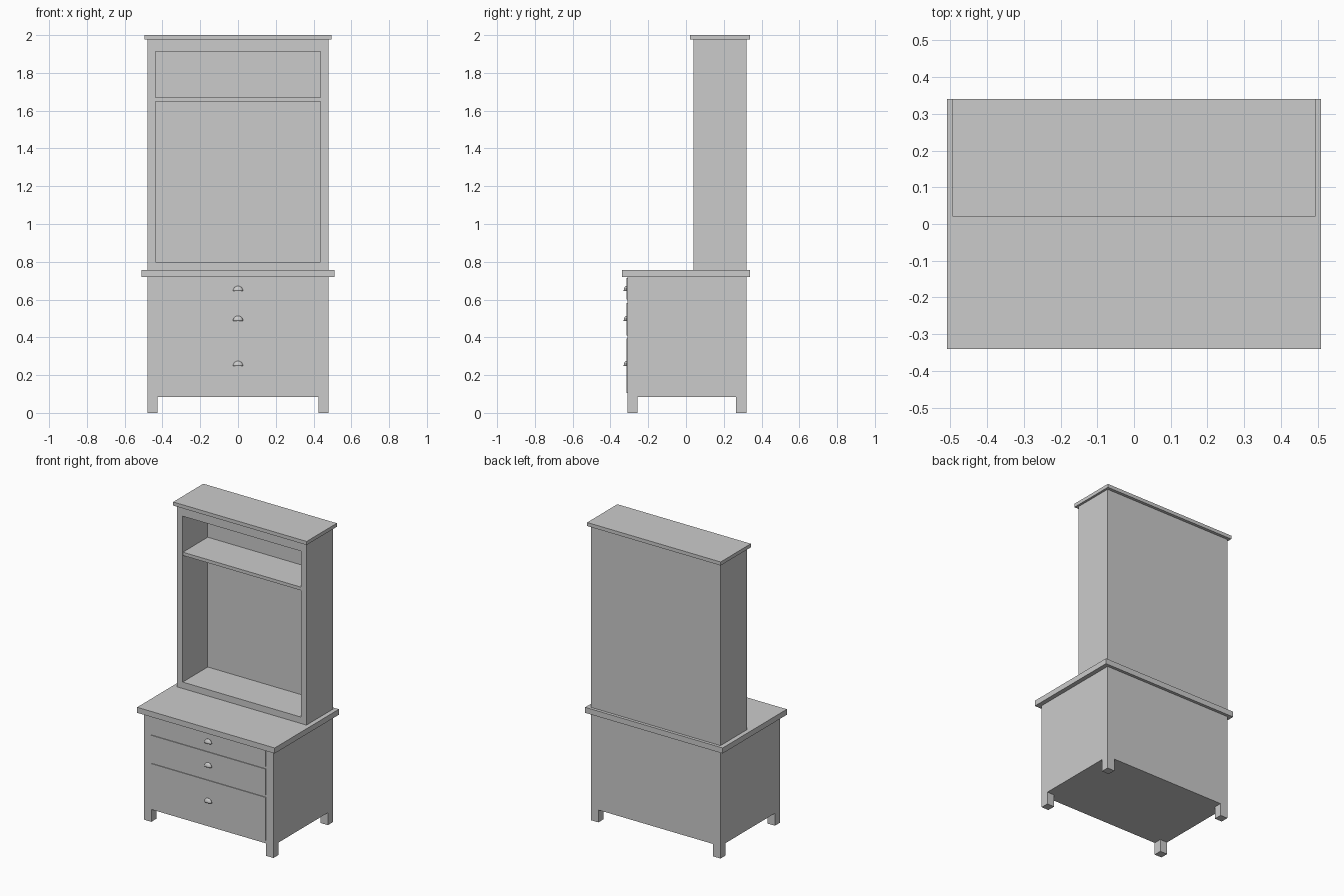
import bpy, bmesh, math

if "Cube" in bpy.data.objects:
    bpy.data.objects.remove(bpy.data.objects["Cube"])


def box(name, x0, x1, y0, y1, z0, z1):
    bm = bmesh.new()
    bmesh.ops.create_cube(bm, size=1)
    for v in bm.verts:
        v.co.x = x1 if v.co.x > 0 else x0
        v.co.y = y1 if v.co.y > 0 else y0
        v.co.z = z1 if v.co.z > 0 else z0
    me = bpy.data.meshes.new(name)
    bm.to_mesh(me)
    bm.free()
    ob = bpy.data.objects.new(name, me)
    bpy.context.collection.objects.link(ob)
    return ob


def cup_pull(name, y, z):
    # quarter dome shell, open underneath
    bm = bmesh.new()
    bmesh.ops.create_uvsphere(bm, u_segments=24, v_segments=12, radius=1)
    for no in ((0, 0, 1), (0, -1, 0)):
        bmesh.ops.bisect_plane(bm, geom=bm.verts[:] + bm.edges[:] + bm.faces[:],
                               dist=1e-4, plane_co=(0, 0, 0), plane_no=no,
                               clear_inner=True)
    for v in bm.verts:
        v.co = (v.co.x * 0.027, y + v.co.y * 0.015, z + v.co.z * 0.027)
    me = bpy.data.meshes.new(name)
    bm.to_mesh(me)
    bm.free()
    ob = bpy.data.objects.new(name, me)
    bpy.context.collection.objects.link(ob)
    mod = ob.modifiers.new("thickness", 'SOLIDIFY')
    mod.thickness = 0.002
    bpy.ops.object.select_all(action='DESELECT')
    ob.select_set(True)
    bpy.context.view_layer.objects.active = ob
    bpy.ops.object.shade_smooth_by_angle(angle=math.radians(40))


W = 0.48                # half width of both carcasses
F, B = -0.31, 0.32      # base front and back
UF = 0.04               # upper cabinet front

# base chest with four corner feet
box("base_carcass", -W, W, F, B, 0.083, 0.72)
LEG = 0.054
for sx, x in (("left", -W), ("right", W - LEG)):
    for sy, y in (("front", F), ("back", B - LEG)):
        box(f"{sy}_{sx}_foot", x, x + LEG, y, y + LEG, 0, 0.083)

# drawer fronts and cup handles
for name, z0, z1, hz in (("bottom", 0.105, 0.393, 0.248),
                         ("middle", 0.410, 0.583, 0.487),
                         ("top", 0.600, 0.715, 0.645)):
    box(f"{name}_drawer_front", -0.425, 0.425, F - 0.005, F, z0, z1)
    cup_pull(f"{name}_drawer_handle", F - 0.005, hz)

# worktop
box("worktop", -0.51, 0.51, -0.34, 0.34, 0.72, 0.757)

# open upper cabinet
IN, BACK = 0.438, 0.305
box("upper_left_side", -W, -IN, UF, B, 0.757, 1.976)
box("upper_right_side", IN, W, UF, B, 0.757, 1.976)
box("upper_floor", -IN, IN, UF, B, 0.757, 0.80)
box("upper_head_rail", -IN, IN, UF, B, 1.912, 1.976)
box("upper_back_panel", -IN, IN, BACK, B, 0.80, 1.912)
box("shelf", -IN, IN, UF + 0.002, BACK, 1.648, 1.67)

# cornice
box("cornice", -0.495, 0.495, 0.02, 0.34, 1.976, 2.0)
